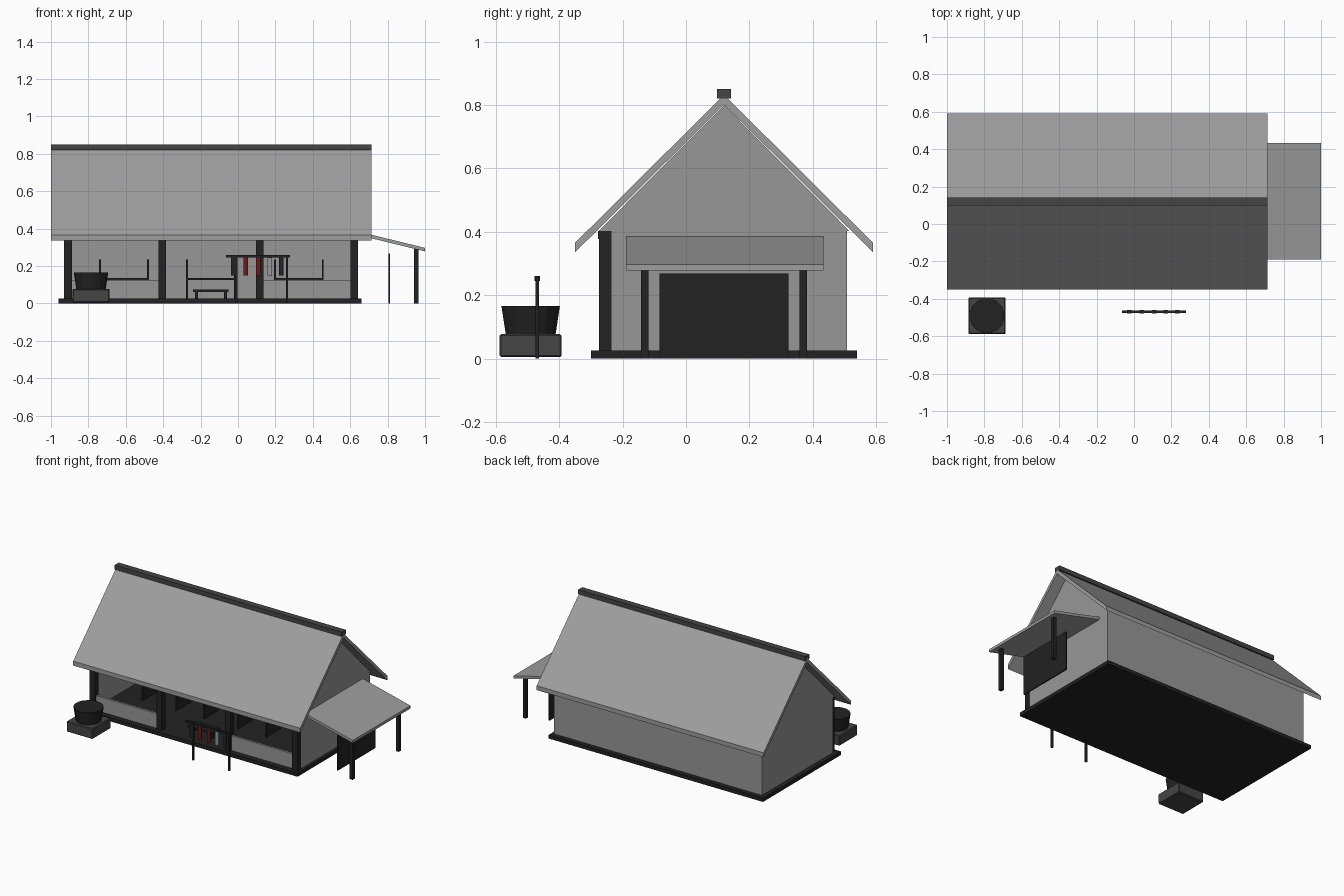
import bpy, bmesh, math
from mathutils import Matrix

if "Cube" in bpy.data.objects:
    bpy.data.objects.remove(bpy.data.objects["Cube"])


def mat(name, rgb):
    m = bpy.data.materials.new(name)
    m.diffuse_color = (*rgb, 1)
    m.use_nodes = True
    m.node_tree.nodes["Principled BSDF"].inputs["Base Color"].default_value = m.diffuse_color
    return m


ROOF = mat("roof_grey", (0.34, 0.34, 0.34))
WALL = mat("plaster_grey", (0.31, 0.31, 0.31))
STONE = mat("charcoal_stone", (0.06, 0.06, 0.06))
WOOD = mat("dark_wood", (0.016, 0.016, 0.016))
RED = mat("dark_red_cloth", (0.16, 0.009, 0.009))


def finish(name, bm, material):
    bmesh.ops.recalc_face_normals(bm, faces=bm.faces)
    me = bpy.data.meshes.new(name)
    bm.to_mesh(me)
    bm.free()
    me.materials.append(material)
    ob = bpy.data.objects.new(name, me)
    bpy.context.collection.objects.link(ob)
    return ob


def box(name, x, y, z, material, bevel=0):
    """Box from (min, max) pairs on each axis."""
    bm = bmesh.new()
    size = [b - a for a, b in (x, y, z)]
    mid = [(a + b) / 2 for a, b in (x, y, z)]
    bmesh.ops.create_cube(bm, size=1, matrix=Matrix.Translation(mid) @ Matrix.Diagonal((*size, 1)))
    ob = finish(name, bm, material)
    if bevel:
        mod = ob.modifiers.new("soft_edges", 'BEVEL')
        mod.width = bevel
        mod.segments = 1
    return ob


def extrude(name, points, start, end, material, axis=0):
    """Extrude a flat profile along x (axis 0) or y (axis 1)."""
    bm = bmesh.new()
    place = (lambda p, d: (d, p[0], p[1])) if axis == 0 else (lambda p, d: (p[0], d, p[1]))
    a = [bm.verts.new(place(p, start)) for p in points]
    b = [bm.verts.new(place(p, end)) for p in points]
    bm.faces.new(a)
    bm.faces.new(b[::-1])
    for i in range(len(points)):
        j = (i + 1) % len(points)
        bm.faces.new((a[i], b[i], b[j], a[j]))
    return finish(name, bm, material)


# Floor and walls
box("floor_base", (-0.96, 0.66), (-0.30, 0.54), (0, 0.025), WOOD)
box("back_wall", (-0.925, 0.635), (0.49, 0.508), (0.025, 0.403), WALL)
for side, x in (("left", -0.93), ("right", 0.622)):
    box(side + "_wall", (x, x + 0.018), (-0.255, 0.508), (0.025, 0.403), WALL)
    extrude(side + "_gable", [(-0.275, 0.403), (0.515, 0.403), (0.12, 0.80)], x, x + 0.018, WALL)

# Front posts, top beam and low walls of the outer bays
for x in (-0.908, -0.405, 0.115, 0.622):
    box("front_post", (x - 0.02, x + 0.02), (-0.275, -0.235), (0.025, 0.403), WOOD)
box("front_beam", (-0.925, 0.64), (-0.277, -0.255), (0.377, 0.403), WOOD)
for x0, x1 in ((-0.888, -0.425), (0.135, 0.602)):
    box("low_front_wall", (x0, x1), (-0.262, -0.247), (0.025, 0.125), WALL)

# Main roof with vertical eave cuts, and its ridge cap
extrude("main_roof", [(-0.35, 0.365), (0.12, 0.832), (0.59, 0.365),
                      (0.59, 0.335), (0.12, 0.802), (-0.35, 0.335)], -1.0, 0.715, ROOF)
box("ridge_cap", (-1.0, 0.715), (0.098, 0.142), (0.82, 0.85), STONE)

# Side lean-to with posts and hanging screen
extrude("side_roof", [(0.635, 0.386), (1.0, 0.297), (1.0, 0.278), (0.635, 0.367)],
        -0.19, 0.433, ROOF, axis=1)
for y in (-0.13, 0.37):
    box("side_roof_post", (0.942, 0.965), (y - 0.012, y + 0.012), (0, 0.29), WOOD)
box("side_screen", (0.805, 0.813), (-0.083, 0.323), (0, 0.268), WOOD)

# Interior seating: a plank between two upright backs
for x in (-0.61, -0.145, 0.325):
    x0, x1 = x - 0.133, x + 0.133
    box("seat_plank", (x0, x1), (0.02, 0.17), (0.125, 0.135), WOOD)
    for xe in (x0, x1 - 0.01):
        box("seat_back", (xe, xe + 0.01), (0.02, 0.17), (0.025, 0.235), WOOD)

# Low step bench in the open bay
box("step_top", (-0.24, -0.05), (-0.20, -0.12), (0.062, 0.074), WOOD)
for x in (-0.222, -0.068):
    box("step_leg", (x - 0.008, x + 0.008), (-0.195, -0.125), (0.025, 0.064), WOOD)

# Cloth rack in front
box("rack_bar", (-0.065, 0.278), (-0.475, -0.463), (0.246, 0.258), WOOD)
for x in (-0.01, 0.262):
    box("rack_post", (x - 0.006, x + 0.006), (-0.475, -0.463), (0, 0.25), WOOD)
for x, m in ((-0.025, WOOD), (0.042, RED), (0.107, RED), (0.17, WALL), (0.232, WOOD)):
    box("hanging_cloth", (x - 0.012, x + 0.012), (-0.472, -0.466), (0.15, 0.248), m)
    box("cloth_loop", (x - 0.012, x + 0.012), (-0.478, -0.460), (0.244, 0.26), WOOD)

# Stone block with a tapered tub
box("tub_stone", (-0.885, -0.687), (-0.588, -0.392), (0.005, 0.077), STONE, bevel=0.005)
bm = bmesh.new()
bmesh.ops.create_cone(bm, cap_ends=True, segments=16, radius1=0.08, radius2=0.094, depth=0.09,
                      matrix=Matrix.Translation((-0.786, -0.49, 0.121))
                      @ Matrix.Rotation(math.pi / 16, 4, 'Z'))
finish("wooden_tub", bm, WOOD)
